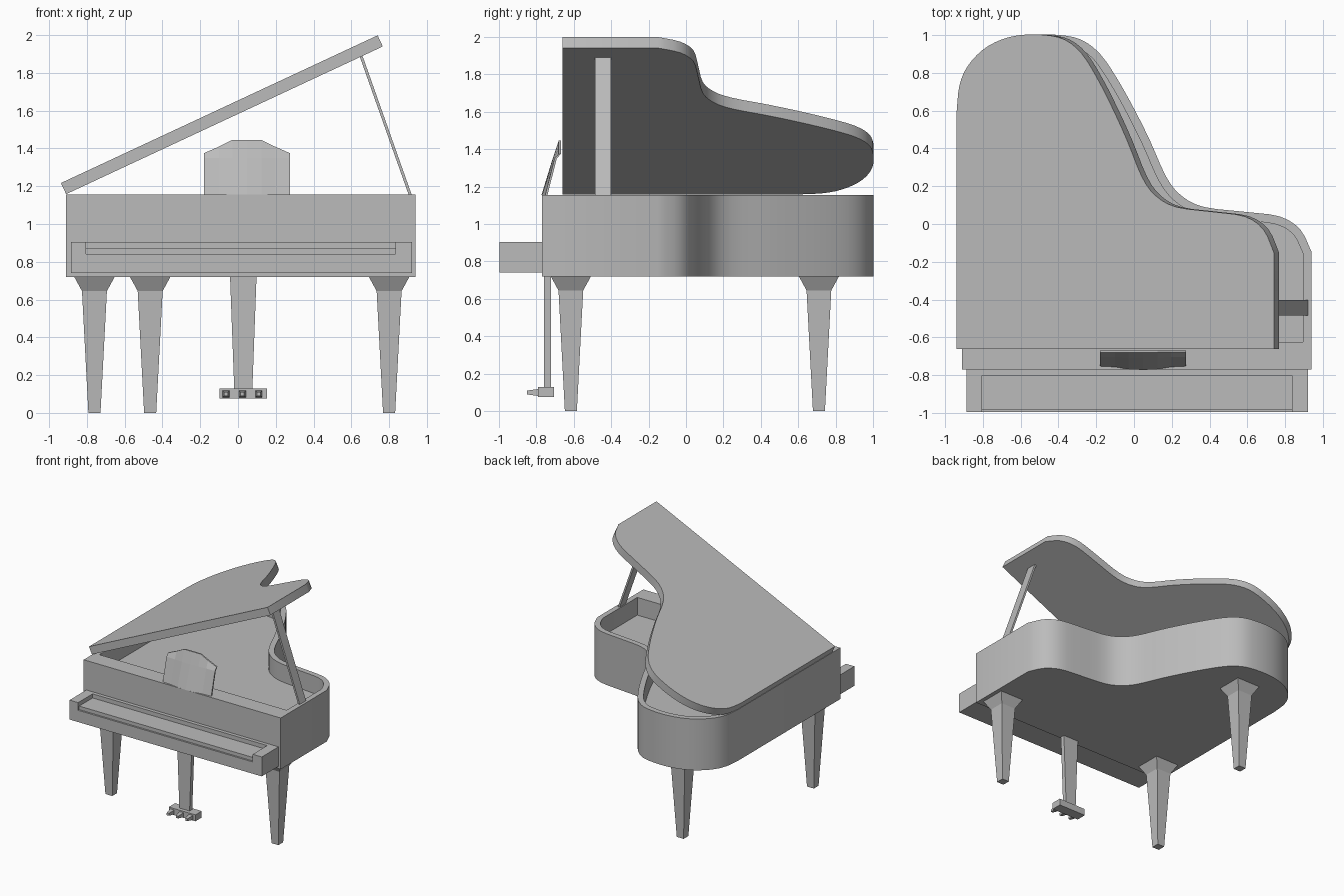
import bpy, bmesh
from math import radians
from mathutils import Matrix, Vector

old = bpy.data.objects.get("Cube")
if old:
    bpy.data.objects.remove(old, do_unlink=True)

grey = bpy.data.materials.new("plain grey")
grey.use_nodes = True
GREY = (0.5, 0.5, 0.5, 1)
grey.diffuse_color = GREY
grey.node_tree.nodes["Principled BSDF"].inputs["Base Color"].default_value = GREY


def finish(name, bm, smooth=False):
    bmesh.ops.recalc_face_normals(bm, faces=bm.faces)
    mesh = bpy.data.meshes.new(name)
    bm.to_mesh(mesh)
    bm.free()
    mesh.materials.append(grey)
    obj = bpy.data.objects.new(name, mesh)
    bpy.context.collection.objects.link(obj)
    if smooth:
        bpy.ops.object.select_all(action='DESELECT')
        obj.select_set(True)
        bpy.context.view_layer.objects.active = obj
        bpy.ops.object.shade_smooth_by_angle(angle=radians(35))
    return obj


def loft(name, rings):
    """Skin a list of point rings and cap both ends."""
    bm = bmesh.new()
    loops = [[bm.verts.new(p) for p in ring] for ring in rings]
    for a, b in zip(loops, loops[1:]):
        for i in range(len(a)):
            j = (i + 1) % len(a)
            bm.faces.new((a[i], a[j], b[j], b[i]))
    bm.faces.new(loops[0])
    bm.faces.new(loops[-1])
    return finish(name, bm)


def rect(cx, cy, z, hx, hy):
    return [(cx - hx, cy - hy, z), (cx + hx, cy - hy, z),
            (cx + hx, cy + hy, z), (cx - hx, cy + hy, z)]


def box(name, x0, x1, y0, y1, z0, z1):
    cx, cy, hx, hy = (x0 + x1) / 2, (y0 + y1) / 2, (x1 - x0) / 2, (y1 - y0) / 2
    return loft(name, [rect(cx, cy, z, hx, hy) for z in (z0, z1)])


def prism(outline, z0, z1):
    """Extruded outline; returns the bmesh and its top face."""
    bm = bmesh.new()
    low = [bm.verts.new((x, y, z0)) for x, y in outline]
    top = [bm.verts.new((x, y, z1)) for x, y in outline]
    for i in range(len(low)):
        j = (i + 1) % len(low)
        bm.faces.new((low[i], low[j], top[j], top[i]))
    bm.faces.new(low[::-1])
    return bm, bm.faces.new(top)


def spline(pts, steps=3):
    """Catmull-Rom curve through the points."""
    p = [Vector(q) for q in pts]
    p = [2 * p[0] - p[1]] + p + [2 * p[-1] - p[-2]]
    out = []
    for a, b, c, d in zip(p, p[1:], p[2:], p[3:]):
        for k in range(steps):
            t = k / steps
            out.append(0.5 * (2 * b + (c - a) * t + (2 * a - 5 * b + 4 * c - d) * t ** 2
                              + (3 * b - a - 3 * c + d) * t ** 3))
    return out + [p[-2]]


# Wing-shaped outline shared by case and lid
LEFT, RIGHT, BASE, RIM = -0.91, 0.94, 0.72, 1.155
curve = spline([(RIGHT, -0.15), (0.88, -0.03), (0.77, 0.04), (0.58, 0.065), (0.37, 0.09),
                (0.25, 0.15), (0.17, 0.25), (0.085, 0.44), (0, 0.61), (-0.09, 0.77),
                (-0.18, 0.9), (-0.28, 0.975), (-0.4, 1), (-0.53, 1), (-0.65, 0.975),
                (-0.76, 0.92), (-0.85, 0.83), (-0.895, 0.73), (LEFT, 0.6)])


def wing(front):
    return [(LEFT, front), (RIGHT, front)] + [tuple(p) for p in curve]


# Case with rim, thick front wall and sunken soundboard
bm, top = prism(wing(-0.77), BASE, RIM)
bmesh.ops.recalc_face_normals(bm, faces=bm.faces)
bmesh.ops.inset_region(bm, faces=[top], thickness=0.045, use_even_offset=True)
for v in top.verts:
    if v.co.y < -0.7:
        v.co.y = -0.625
ext = bmesh.ops.extrude_face_region(bm, geom=[top])
sunk = [g for g in ext["geom"] if isinstance(g, bmesh.types.BMVert)]
bmesh.ops.translate(bm, verts=sunk, vec=(0, 0, -0.15))
if top.is_valid:
    bmesh.ops.delete(bm, geom=[top], context='FACES_ONLY')
finish("case", bm, smooth=True)

# Raised lid, hinged on the left edge
bm, top = prism(wing(-0.66), 0, 0.065)
hinge = Vector((LEFT, 0, 0))
bm.transform(Matrix.Translation((LEFT, 0, RIM + 0.003)) @ Matrix.Rotation(radians(-25), 4, 'Y')
             @ Matrix.Translation(-hinge))
finish("lid", bm, smooth=True)

# Lid prop
loft("lid_prop", [rect(0.915, -0.443, RIM - 0.01, 0.008, 0.042),
                  rect(0.652, -0.443, 1.888, 0.008, 0.042)])

# Keyboard shelf, cheeks, key slab and fallboard
K0, K1 = -0.805, 0.835
box("keyboard_shelf", -0.885, 0.92, -0.995, -0.765, 0.74, 0.84)
box("right_cheek", -0.885, K0, -0.995, -0.765, 0.84, 0.905)
box("left_cheek", K1, 0.92, -0.995, -0.765, 0.84, 0.905)
box("keys", K0, K1, -0.98, -0.8, 0.84, 0.87)
box("fallboard", K0, K1, -0.8, -0.765, 0.84, 0.905)

# Music stand: leaning panel with a gentle forward bulge
columns = [(-0.18, 1.375, 0), (-0.1, 1.41, 0.004), (-0.03, 1.445, 0.016), (0.048, 1.445, 0.02),
           (0.125, 1.445, 0.016), (0.195, 1.41, 0.004), (0.275, 1.375, 0)]
rings = []
for x, ztop, bulge in columns:
    front = [(x, -0.752 - bulge, RIM), (x, -0.702 - bulge / 2, 1.35), (x, -0.68, ztop)]
    rings.append(front + [(x, y + 0.012, z) for x, y, z in reversed(front)])
stand = loft("music_stand", rings)

# Tapered legs with flared tops
for name, x, y in (("front_right_leg", -0.76, -0.615), ("front_left_leg", 0.8, -0.615),
                   ("back_leg", -0.465, 0.71)):
    loft(name, [rect(x, y, z, h, h) for z, h in
                ((0, 0.032), (0.645, 0.066), (BASE, 0.107))])

# Pedal column, pedal box and three pedals
PX = 0.028
loft("pedal_column", [rect(PX, -0.74, 0.1, 0.047, 0.018), rect(PX, -0.74, BASE, 0.07, 0.018)])
box("pedal_box", PX - 0.125, PX + 0.125, -0.79, -0.705, 0.075, 0.13)
for name, side in (("right_pedal", -1), ("middle_pedal", 0), ("left_pedal", 1)):
    x = PX - 0.005 + side * 0.087
    loft(name, [[(x + sx * h, y, 0.1 + sz * h) for sx, sz in ((-1, -1), (1, -1), (1, 1), (-1, 1))]
                for y, h in ((-0.785, 0.019), (-0.85, 0.01))])
